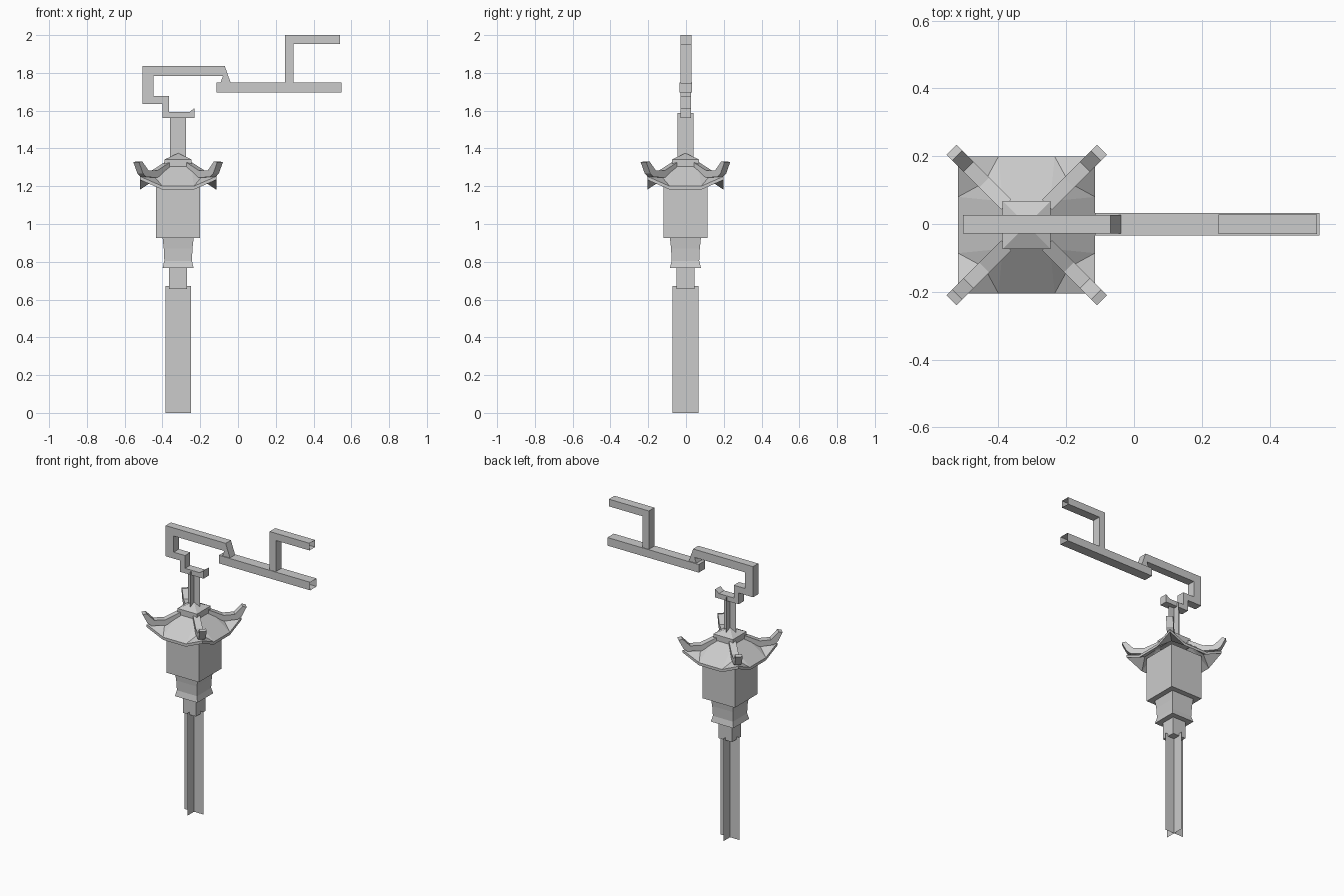
import bpy
import bmesh
from math import pi, sqrt
from mathutils import Matrix, Vector

default = bpy.data.objects.get("Cube")
if default:
    bpy.data.objects.remove(default, do_unlink=True)

CX, CY = -0.317, -0.003   # vertical axis of the lantern

grey = bpy.data.materials.new("plain_grey")
grey.use_nodes = True
grey.diffuse_color = (0.6, 0.6, 0.6, 1)
grey.node_tree.nodes["Principled BSDF"].inputs["Base Color"].default_value = (0.6, 0.6, 0.6, 1)


def finish(name, bm, at=(0, 0, 0), recalc=True):
    bmesh.ops.remove_doubles(bm, verts=bm.verts, dist=0.0001)
    if recalc:
        bmesh.ops.recalc_face_normals(bm, faces=bm.faces)
    mesh = bpy.data.meshes.new(name)
    bm.to_mesh(mesh)
    bm.free()
    mesh.materials.append(grey)
    obj = bpy.data.objects.new(name, mesh)
    obj.location = at
    bpy.context.collection.objects.link(obj)
    return obj


def add_prism(bm, profile, width, turn=0):
    """Extrude an (x, z) outline symmetrically along y, then turn it about z."""
    face = bm.faces.new([bm.verts.new((x, -width / 2, z)) for x, z in profile])
    out = bmesh.ops.extrude_face_region(bm, geom=[face], use_keep_orig=True)
    moved = [v for v in out["geom"] if isinstance(v, bmesh.types.BMVert)]
    bmesh.ops.translate(bm, verts=moved, vec=(0, width, 0))
    bmesh.ops.rotate(bm, verts=list(face.verts) + moved, matrix=Matrix.Rotation(turn, 3, "Z"))


def square_loft(name, tiers):
    """Stack square sections given as (half width, height)."""
    bm = bmesh.new()
    rings = [[bm.verts.new((sx * h, sy * h, z)) for sx, sy in ((-1, -1), (1, -1), (1, 1), (-1, 1))]
             for h, z in tiers]
    for low, high in zip(rings, rings[1:]):
        for i in range(4):
            j = (i + 1) % 4
            bm.faces.new((low[i], low[j], high[j], high[i]))
    bm.faces.new(rings[0][::-1])
    if tiers[-1][0] > 0.001:
        bm.faces.new(rings[-1])
    finish(name, bm, (CX, CY, 0))


def crossed_planes(name, half, bottom, top):
    """Two upright cards crossing on the axis."""
    bm = bmesh.new()
    for x, y in ((half, 0), (0, half)):
        bm.faces.new([bm.verts.new(p) for p in
                      ((-x, -y, bottom), (x, y, bottom), (x, y, top), (-x, -y, top))])
    finish(name, bm, (CX, CY, 0), recalc=False)


def bar(name, profile, width, open_x=None):
    """Straight-sided bar, optionally left open at its far end."""
    bm = bmesh.new()
    add_prism(bm, profile, width)
    bmesh.ops.recalc_face_normals(bm, faces=bm.faces)
    if open_x is not None:
        ends = [f for f in bm.faces
                if f.normal.x > 0.9 and f.calc_center_median().x > open_x - 0.001]
        bmesh.ops.delete(bm, geom=ends, context="FACES_ONLY")
    finish(name, bm, (0, -0.001, 0), recalc=False)


# Tassel, knot and hanging cord
crossed_planes("tassel", 0.068, 0, 0.672)
square_loft("tassel_knot", [(0.048, 0.655), (0.048, 0.775)])
crossed_planes("hanging_cord", 0.043, 1.34, 1.587)

# Lantern body and flared base
square_loft("flared_base", [(0.082, 0.768), (0.073, 0.805), (0.076, 0.87), (0.082, 0.925)])
square_loft("lantern_body", [(0.117, 0.925), (0.117, 1.22)])

# Roof shell with lifted corners
roof = bmesh.new()
LIP = 0.018
for k in range(4):
    spin = Matrix.Rotation(k * pi / 2, 3, "Z")

    def panel(*points):
        roof.faces.new([roof.verts.new(spin @ Vector(p)) for p in points])

    def both(*points):
        panel(*points)
        panel(*[(x, y, z - LIP) for x, y, z in reversed(points)])

    mid_l, mid_r = (-0.083, -0.202, 1.2), (0.083, -0.202, 1.2)
    top_l, top_r = (-0.07, -0.07, 1.305), (0.07, -0.07, 1.305)
    both(mid_l, mid_r, top_r, top_l)
    for s in (-1, 1):
        mid, top = (mid_l, top_l) if s < 0 else (mid_r, top_r)
        hip, corner = (s * 0.125, -0.125, 1.25), (s * 0.202, -0.202, 1.252)
        both(mid, hip, top)
        both(mid, corner, hip)
    edge = [(-0.202, -0.202, 1.252), mid_l, mid_r, (0.202, -0.202, 1.252)]
    for a, b in zip(edge, edge[1:]):
        panel((a[0], a[1], a[2] - LIP), (b[0], b[1], b[2] - LIP), b, a)
finish("roof", roof, (CX, CY, 0))

# Curled ridge beams on the four hips
ridge = [(0.06, 1.325), (0.125, 1.283), (0.172, 1.284), (0.205, 1.332), (0.222, 1.327),
         (0.201, 1.268), (0.185, 1.25), (0.125, 1.245), (0.06, 1.29)]
beams = bmesh.new()
for k in range(4):
    add_prism(beams, [(d * sqrt(2), z) for d, z in ridge], 0.042, pi / 4 + k * pi / 2)
finish("roof_ridges", beams, (CX, CY, 0))

# Roof collar with a low pyramid
square_loft("roof_collar", [(0.071, 1.29), (0.071, 1.342), (0, 1.375)])

# Bent hook above the cord
bar("hook", [(-0.505, 1.836), (-0.07, 1.836), (-0.038, 1.746), (-0.094, 1.746), (-0.08, 1.783),
             (-0.447, 1.783), (-0.447, 1.677), (-0.365, 1.677), (-0.365, 1.593), (-0.257, 1.593),
             (-0.23, 1.614), (-0.23, 1.561), (-0.4, 1.561), (-0.4, 1.635), (-0.505, 1.635)], 0.054)

# Wall bracket
bar("bracket_lower_arm", [(-0.115, 1.695), (0.548, 1.695), (0.548, 1.748), (-0.115, 1.748)],
    0.066, 0.548)
bar("bracket_upper_arm", [(0.25, 1.745), (0.295, 1.745), (0.295, 1.953), (0.54, 1.953),
                          (0.54, 2.0), (0.25, 2.0)], 0.058, 0.54)
